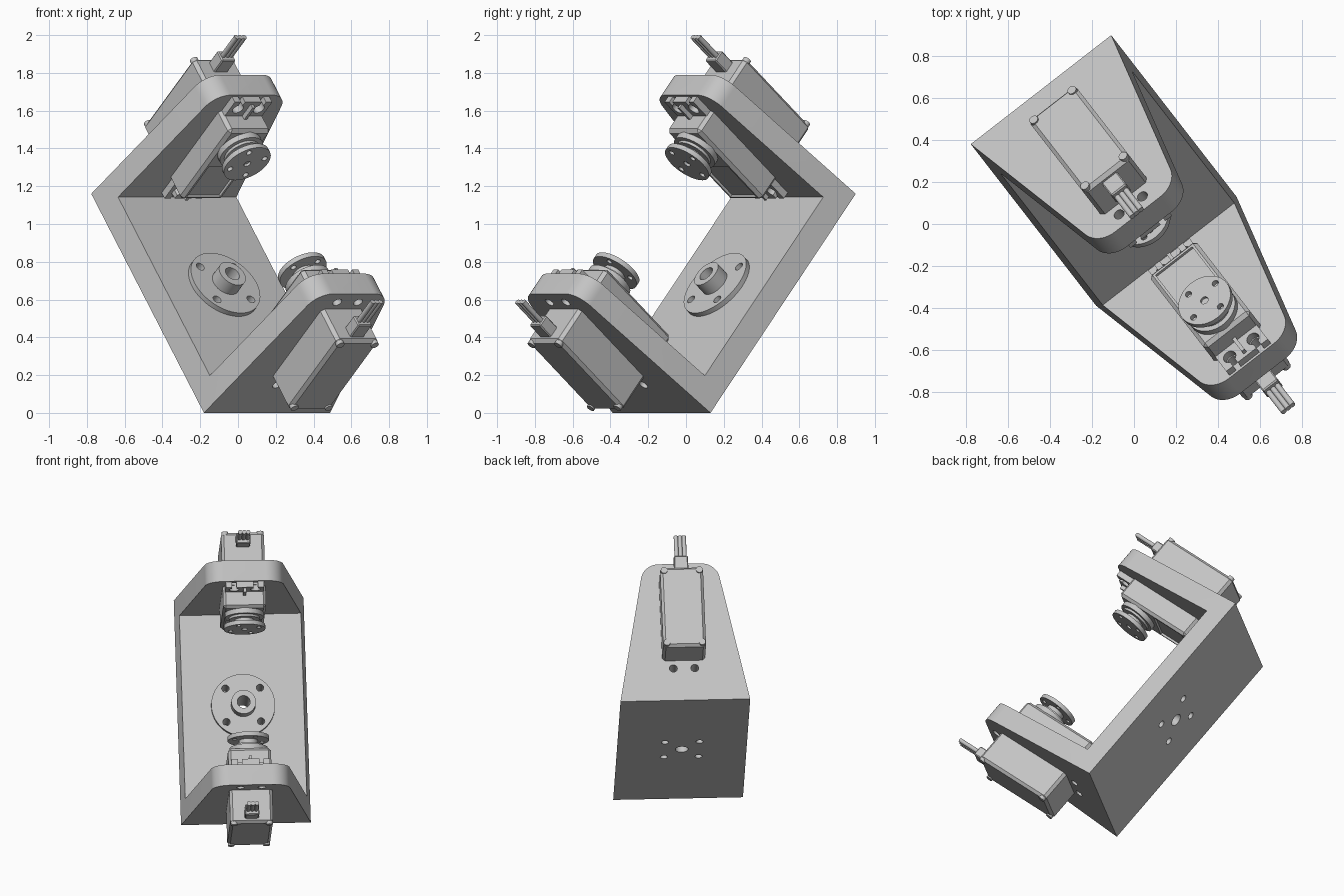
import bpy, bmesh, math
from mathutils import Matrix, Vector

if "Cube" in bpy.data.objects:
    bpy.data.objects.remove(bpy.data.objects["Cube"])

# Local frame: X = depth away from the base plate, Y = across the width, Z = along the base plate
H = Vector((0.613, -0.79, 0)).normalized()
W = Vector((-H.y, H.x, 0))
tilt = math.radians(40)
A = H * math.cos(tilt) + Vector((0, 0, math.sin(tilt)))
U = A.cross(W)
FRAME = Matrix.Translation((-0.1445, 0.255, 0.58)) @ Matrix((A, W, U)).transposed().to_4x4()
FLIP = Matrix.Rotation(math.pi, 4, 'X')

grey = bpy.data.materials.new("plain_grey")
grey.diffuse_color = (0.55, 0.55, 0.55, 1)
grey.use_nodes = True
grey.node_tree.nodes["Principled BSDF"].inputs["Base Color"].default_value = grey.diffuse_color


def cyl(bm, p0, p1, r, seg=32, r2=None):
    p0, p1 = Vector(p0), Vector(p1)
    d = p1 - p0
    m = Matrix.Translation((p0 + p1) / 2) @ d.to_track_quat('Z', 'Y').to_matrix().to_4x4()
    bmesh.ops.create_cone(bm, cap_ends=True, segments=seg, radius1=r,
                          radius2=r if r2 is None else r2, depth=d.length, matrix=m)


def box(bm, lo, hi, bevel=0):
    lo, hi = Vector(lo), Vector(hi)
    m = Matrix.Translation((lo + hi) / 2) @ Matrix.Diagonal((*(hi - lo), 1))
    vs = bmesh.ops.create_cube(bm, size=1, matrix=m)["verts"]
    if bevel:
        es = list({e for v in vs for e in v.link_edges})
        bmesh.ops.bevel(bm, geom=es, offset=bevel, segments=1, affect='EDGES')


def make(name, build, matrix=FRAME, cut=None):
    def mesh_object(n, fn):
        bm = bmesh.new()
        fn(bm)
        bmesh.ops.recalc_face_normals(bm, faces=bm.faces)
        me = bpy.data.meshes.new(n)
        bm.to_mesh(me)
        bm.free()
        me.materials.append(grey)
        ob = bpy.data.objects.new(n, me)
        ob.matrix_world = matrix
        bpy.context.collection.objects.link(ob)
        return ob

    ob = mesh_object(name, build)
    bpy.ops.object.select_all(action='DESELECT')
    bpy.context.view_layer.objects.active = ob
    ob.select_set(True)
    if cut:
        cutter = mesh_object(name + "_cutter", cut)
        cutter.hide_render = True
        mod = ob.modifiers.new("cut", 'BOOLEAN')
        mod.operation, mod.solver, mod.use_self, mod.object = 'DIFFERENCE', 'EXACT', True, cutter
        bpy.context.view_layer.update()
        bpy.ops.object.modifier_apply(modifier="cut")
        bpy.data.objects.remove(cutter)
    bpy.ops.object.shade_smooth_by_angle(angle=math.radians(30))
    return ob


# U-shaped bracket: tapered rounded outline, hollowed by a block
LEN, HALF, SLOPE, R, T, ZH = 0.98, 0.423, 0.19, 0.12, 0.14, 0.757


def bracket(bm):
    side = math.atan2(1, SLOPE)
    ca = LEN - R
    cw = HALF - SLOPE * ca - R * math.hypot(1, SLOPE)
    half = [(0, HALF)]
    for i in range(13):
        t = side * (1 - i / 12)
        half.append((ca + R * math.cos(t), cw + R * math.sin(t)))
    pts = half + [(a, -w) for a, w in reversed(half)]
    face = bm.faces.new([bm.verts.new((a, w, -ZH)) for a, w in pts])
    ext = bmesh.ops.extrude_face_region(bm, geom=[face])["geom"]
    bmesh.ops.translate(bm, vec=(0, 0, 2 * ZH), verts=[v for v in ext if isinstance(v, bmesh.types.BMVert)])


def base_holes(bm):
    cyl(bm, (-0.1, 0, 0), (0.4, 0, 0), 0.042)
    for y in (-0.113, 0.113):
        for z in (-0.113, 0.113):
            cyl(bm, (-0.1, y, z), (0.4, y, z), 0.024, 20)


def bracket_cut(bm):
    box(bm, (T, -1, -ZH + T), (2, 1, ZH - T))
    base_holes(bm)
    for s in (-1, 1):
        for a in (0.23, 0.91):
            for w in (-0.07, 0.07):
                cyl(bm, (a, w, s * 0.5), (a, w, s * 0.9), 0.026, 20)


make("bracket", bracket, cut=bracket_cut)


# Round mounting flange with a boss on the base plate
def flange(bm):
    cyl(bm, (T - 0.002, 0, 0), (0.168, 0, 0), 0.208, 64)


def boss(bm):
    cyl(bm, (0.15, 0, 0), (0.245, 0, 0), 0.08, 40)


make("base_flange", flange, cut=base_holes)
make("base_boss", boss, cut=base_holes)

# Servo motor parts (given for the upper arm, flipped for the lower arm)
SHAFT = 0.717


def case(bm):
    box(bm, (0.285, -0.14, 0.472), (0.855, 0.14, 0.98), 0.018)


def case_cut(bm):
    box(bm, (0.315, -0.11, 0.4), (0.56, 0.11, 0.486))


def tabs(bm):
    box(bm, (0.175, -0.125, 0.578), (0.968, 0.125, 0.618))


def tabs_cut(bm):
    for a, end in ((0.23, 0.1), (0.91, 1.05)):
        for w in (-0.07, 0.07):
            cyl(bm, (a, w, 0.5), (a, w, 0.7), 0.032, 24)
            box(bm, (min(a, end), w - 0.014, 0.51), (max(a, end), w + 0.014, 0.69))


def ribs(bm):
    for a0, a1 in ((0.19, 0.29), (0.85, 0.95)):
        box(bm, (a0, -0.009, 0.552), (a1, 0.009, 0.58))


def screws(bm):
    for a in (0.312, 0.83):
        for w in (-0.115, 0.115):
            cyl(bm, (a, w, 0.94), (a, w, 0.988), 0.022, 20)


def tower(bm):
    cyl(bm, (SHAFT, 0, 0.48), (SHAFT, 0, 0.44), 0.125, 48)
    cyl(bm, (SHAFT, 0, 0.441), (SHAFT, 0, 0.425), 0.1, 40)
    cyl(bm, (SHAFT, 0, 0.426), (SHAFT, 0, 0.385), 0.062, 32)


def horn(bm):
    cyl(bm, (SHAFT, 0, 0.39), (SHAFT, 0, 0.362), 0.135, 48)


def horn_cut(bm):
    cyl(bm, (SHAFT, 0, 0.33), (SHAFT, 0, 0.376), 0.02, 20)
    for i in range(4):
        t = math.radians(-25 + 90 * i)
        a, w = SHAFT + 0.1 * math.cos(t), 0.1 * math.sin(t)
        cyl(bm, (a, w, 0.3), (a, w, 0.45), 0.016, 20)


def relief(bm):
    box(bm, (0.84, -0.046, 0.88), (0.95, 0.046, 0.95), 0.006)


def wires(bm):
    for w in (-0.026, 0, 0.026):
        cyl(bm, (0.94, w, 0.915), (1.104, w, 0.915), 0.014, 16)


PARTS = [("servo_case", case, case_cut), ("servo_tabs", tabs, tabs_cut), ("tab_ribs", ribs, None),
         ("case_screws", screws, None), ("gear_tower", tower, None), ("output_horn", horn, horn_cut),
         ("cable_relief", relief, None), ("cable_wires", wires, None)]
for side, m in (("upper", FRAME), ("lower", FRAME @ FLIP)):
    for name, fn, cut in PARTS:
        make(f"{side}_{name}", fn, m, cut)
